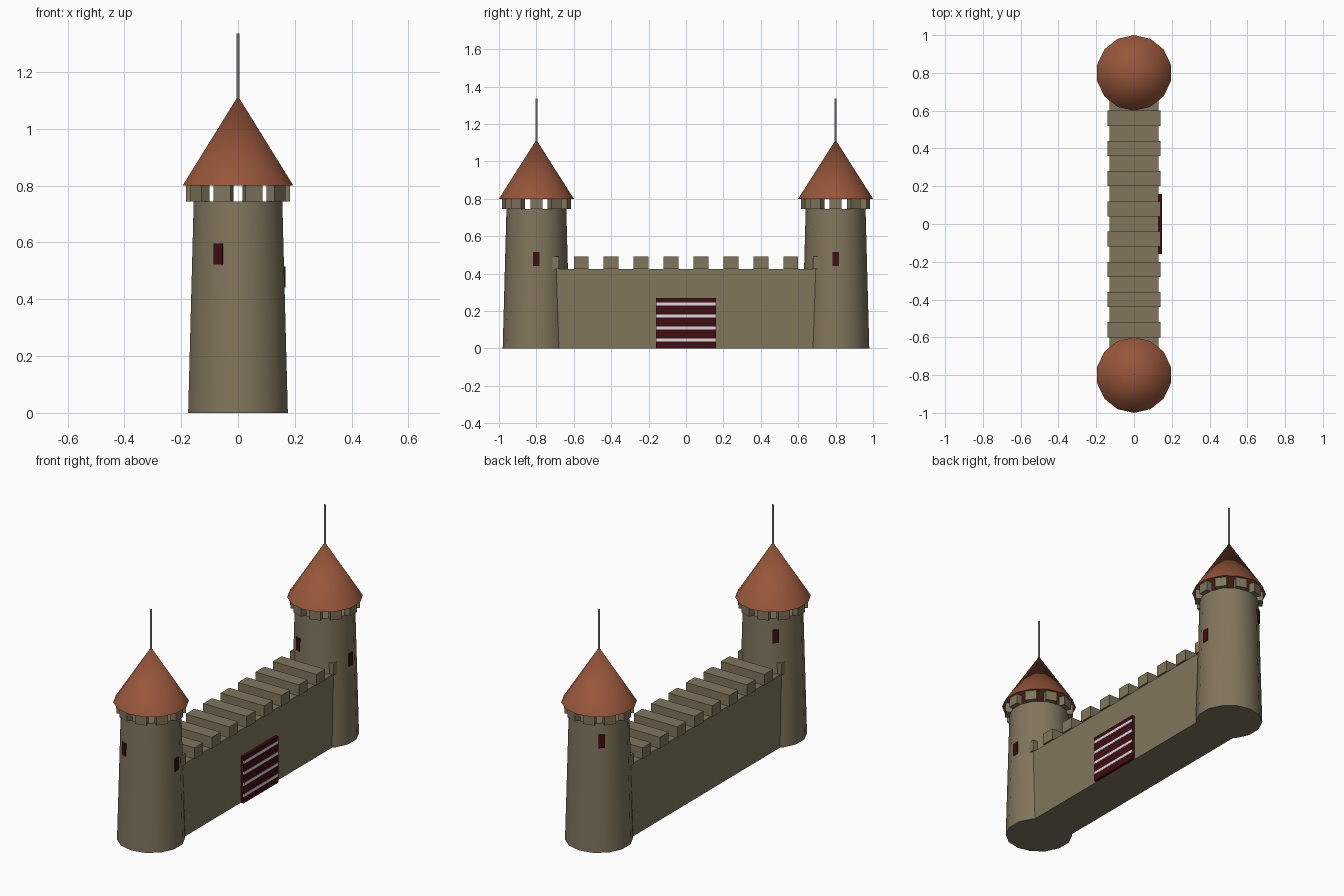
import bpy
import math
from mathutils import Matrix, Vector

cube = bpy.data.objects.get("Cube")
if cube:
    bpy.data.objects.remove(cube, do_unlink=True)


def material(name, rgb):
    mat = bpy.data.materials.new(name)
    mat.use_nodes = True
    mat.diffuse_color = (*rgb, 1)
    mat.node_tree.nodes["Principled BSDF"].inputs["Base Color"].default_value = (*rgb, 1)
    return mat


STONE = material("tan stone", (0.22, 0.18, 0.11))
ROOF = material("terracotta roof", (0.31, 0.092, 0.043))
WOOD = material("dark red wood", (0.05, 0.004, 0.006))
BARS = material("pale bars", (0.74, 0.70, 0.72))
METAL = material("grey metal", (0.55, 0.55, 0.57))


def finish(name, mat):
    obj = bpy.context.object
    obj.name = name
    obj.data.materials.append(mat)
    return obj


def box(name, mat, center, size, angle=0, pivot=(0, 0, 0)):
    """Box placed relative to a pivot and turned around it by angle."""
    bpy.ops.mesh.primitive_cube_add(size=1)
    obj = finish(name, mat)
    local = Matrix.Translation(Vector(center)) @ Matrix.Diagonal((*size, 1))
    obj.data.transform(Matrix.Rotation(angle, 4, "Z") @ local)
    obj.location = pivot
    return obj


def cone(name, mat, y, z0, z1, r0, r1, sides=14):
    bpy.ops.mesh.primitive_cone_add(vertices=sides, radius1=r0, radius2=r1,
                                    depth=z1 - z0, location=(0, y, (z0 + z1) / 2))
    bpy.ops.object.shade_smooth_by_angle(angle=math.radians(30))
    return finish(name, mat)


def tower(side, y):
    pivot = (0, y, 0)
    cone(side + "_tower", STONE, y, 0, 0.745, 0.18, 0.16)
    cone(side + "_roof", ROOF, y, 0.8, 1.115, 0.2, 0)
    cone(side + "_spire", METAL, y, 1.09, 1.335, 0.005, 0.005, 8)
    # ring of merlons holding up the roof
    for i in range(10):
        box(f"{side}_tower_merlon_{i}", STONE, (0.165, 0, 0.7725),
            (0.036, 0.064, 0.055), i * math.tau / 10, pivot)
    # slit windows climbing around the tower
    for i in range(3):
        box(f"{side}_window_{i}", WOOD, (0.158, 0, 0.478 + 0.082 * i),
            (0.02, 0.034, 0.074), math.radians(-115 * i), pivot)


tower("front", -0.8)
tower("back", 0.8)

# curtain wall and its battlements
box("wall", STONE, (0, 0, 0.2125), (0.26, 1.5, 0.425))
for i in range(10):
    box(f"wall_merlon_{i}", STONE, (0, (i - 4.5) * 0.16, 0.4575), (0.28, 0.08, 0.065))

# gate with pale crossbars
box("gate", WOOD, (0.13, 0, 0.135), (0.036, 0.32, 0.27))
for i in range(4):
    box(f"gate_bar_{i}", BARS, (0.147, 0, 0.046 + 0.064 * i), (0.005, 0.32, 0.016))
